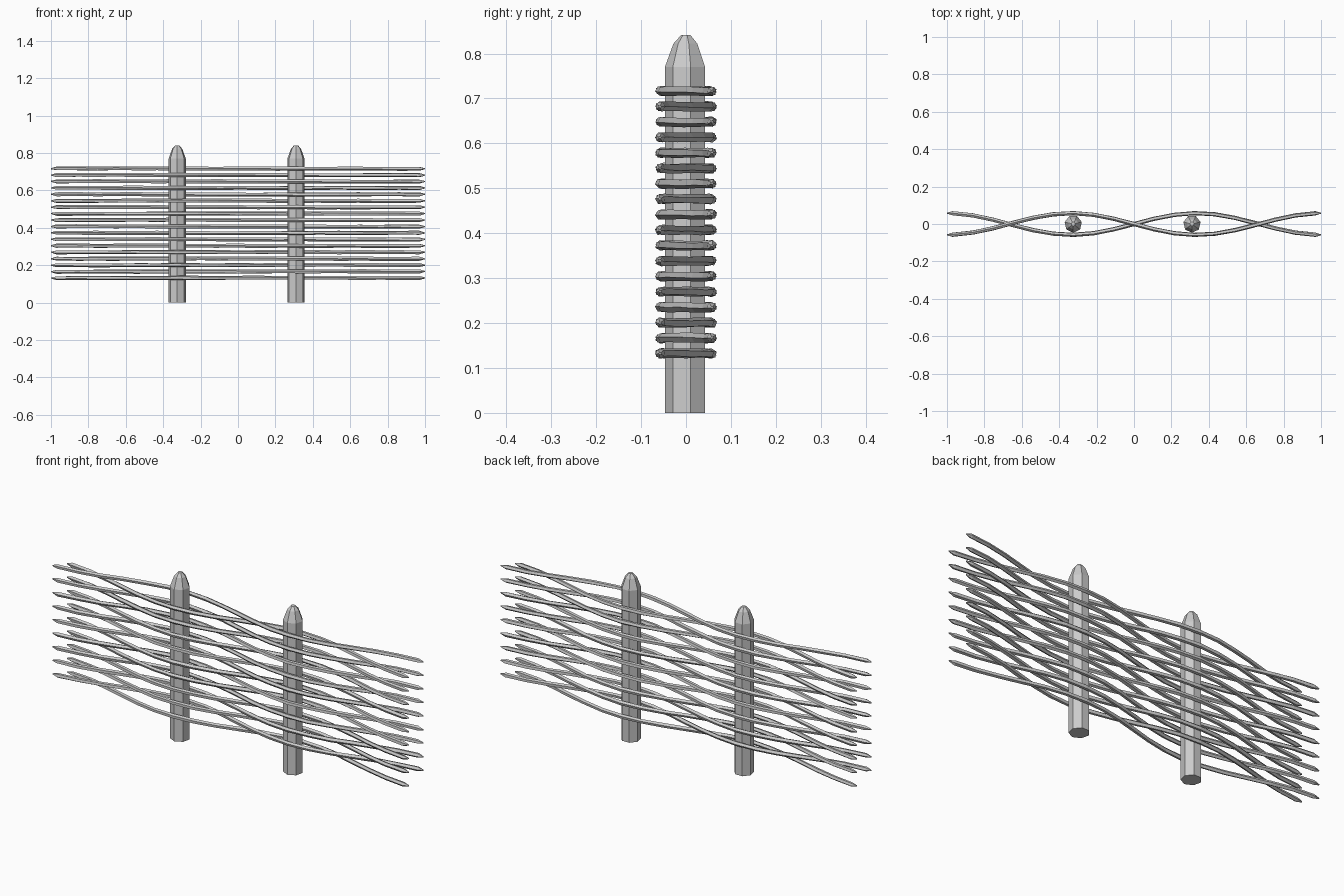
import bpy, bmesh, math, random

if "Cube" in bpy.data.objects:
    bpy.data.objects.remove(bpy.data.objects["Cube"])

random.seed(4)


def loft(name, rings, sides):
    """Skin a list of vertex rings, with flat caps at both ends."""
    bm = bmesh.new()
    vs = [[bm.verts.new(p) for p in ring] for ring in rings]
    for a, b in zip(vs, vs[1:]):
        for i in range(sides):
            j = (i + 1) % sides
            bm.faces.new((a[i], a[j], b[j], b[i]))
    bm.faces.new(vs[0])
    bm.faces.new(vs[-1])
    bmesh.ops.recalc_face_normals(bm, faces=bm.faces)
    me = bpy.data.meshes.new(name)
    bm.to_mesh(me)
    bm.free()
    ob = bpy.data.objects.new(name, me)
    bpy.context.collection.objects.link(ob)
    return ob


def post(name, x):
    # seven-sided stake with a rounded, whittled tip
    n = 7
    profile = [(0.047, 0), (0.047, 0.77), (0.028, 0.822), (0.011, 0.841)]
    rings = []
    for r, z in profile:
        angles = [-math.pi / 2 + 2 * math.pi * k / n for k in range(n)]
        rings.append([(x + r * math.cos(a), r * math.sin(a), z) for a in angles])
    return loft(name, rings, n)


def rod(name, z, sign):
    # woven twig: sine path around the posts, pointed at both ends
    n, steps, amp, w = 5, 18, 0.058, math.pi / 1.335
    w *= 2
    stations = [(-1.0, 0.25)]
    stations += [(-0.97 + 1.94 * i / steps, 1.0) for i in range(steps + 1)]
    stations += [(1.0, 0.25)]
    phase = random.uniform(0, 6.28)
    rings = []
    for x, s in stations:
        y = sign * amp * math.sin(w * x)
        slope = sign * amp * w * math.cos(w * x)
        length = math.hypot(1, slope)
        nx, ny = -slope / length, 1 / length
        r = 0.0112 * s * random.uniform(0.93, 1.05)
        dz = random.uniform(-0.001, 0.001)
        ring = []
        for k in range(n):
            a = phase + 0.5 * x + 2 * math.pi * k / n
            c = r * math.cos(a)
            ring.append((x + nx * c, y + ny * c, z + dz + r * math.sin(a)))
        rings.append(ring)
    return loft(name, rings, n)


# Two upright posts
post("left_post", -0.325)
post("right_post", 0.31)

# Eighteen woven rods, alternating sides; the top one passes in front of the right post
for i in range(18):
    rod(f"woven_rod_{i + 1}", 0.132 + 0.0344 * i, 1 if i % 2 == 0 else -1)
